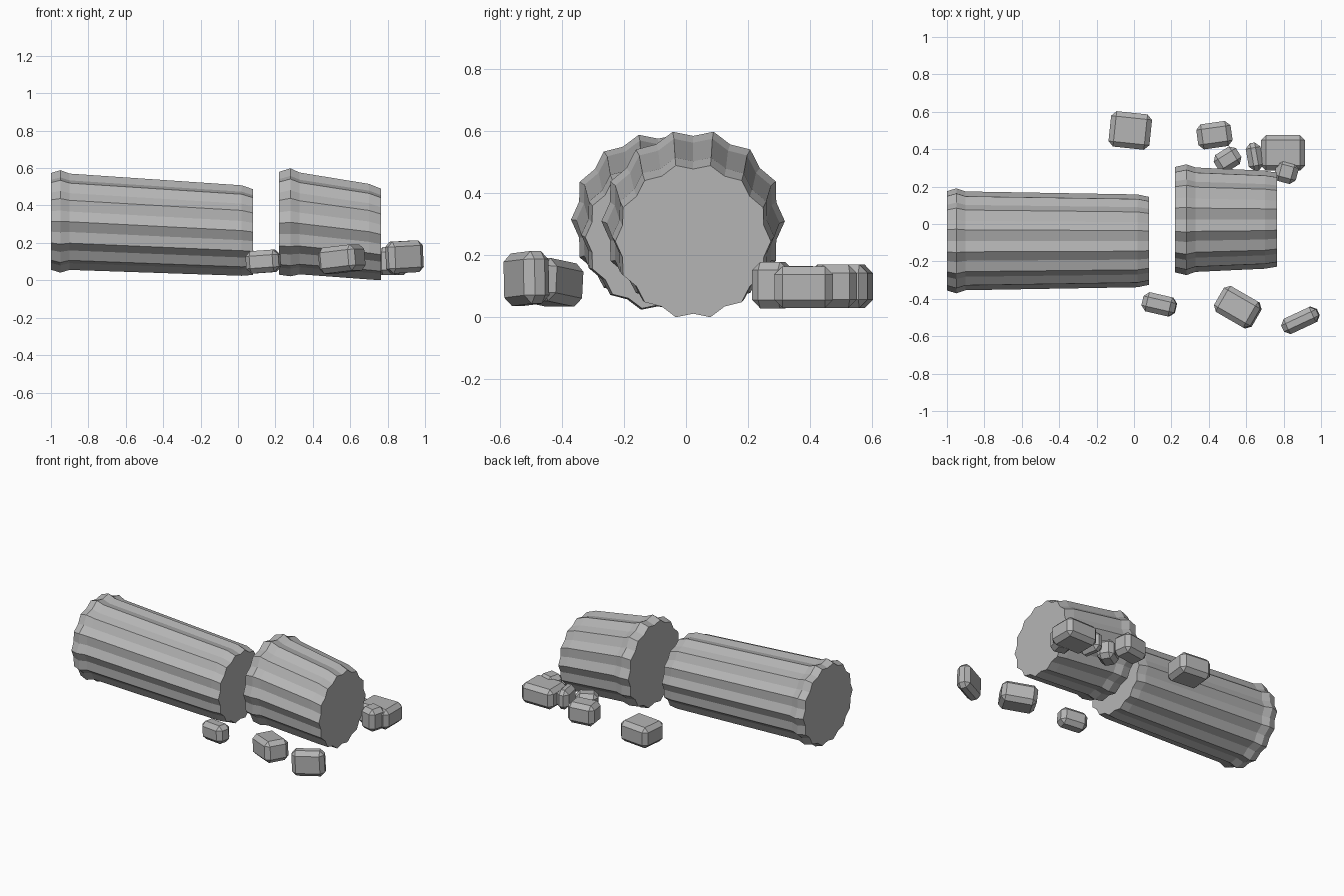
import bpy, bmesh, math
from mathutils import Matrix, Euler

old = bpy.data.objects.get("Cube")
if old:
    bpy.data.objects.remove(old, do_unlink=True)

stone = bpy.data.materials.new("grey stone")
stone.use_nodes = True
GREY = (0.46, 0.46, 0.46, 1)
stone.diffuse_color = GREY
stone.node_tree.nodes["Principled BSDF"].inputs["Base Color"].default_value = GREY

FLUTES = 14
NOTCH = 0.93


def finish(bm, name):
    bmesh.ops.recalc_face_normals(bm, faces=bm.faces)
    mesh = bpy.data.meshes.new(name)
    bm.to_mesh(mesh)
    bm.free()
    mesh.materials.append(stone)
    obj = bpy.data.objects.new(name, mesh)
    bpy.context.collection.objects.link(obj)
    return obj


# Fluted drum: star-shaped rings joined along x, each ring (x, centre z, radius)
def fluted_drum(name, y, rings):
    bm = bmesh.new()
    loops = []
    for x, z, radius in rings:
        loop = []
        for i in range(FLUTES * 2):
            a = math.pi * i / FLUTES
            r = radius * (NOTCH if i % 2 else 1)
            loop.append(bm.verts.new((x, y + r * math.cos(a), z + r * math.sin(a))))
        loops.append(loop)
    for a, b in zip(loops, loops[1:]):
        for i in range(len(a)):
            j = (i + 1) % len(a)
            bm.faces.new((a[i], a[j], b[j], b[i]))
    bm.faces.new(loops[0])
    bm.faces.new(loops[-1])
    return finish(bm, name)


# Chamfered rubble block, turned about z and slightly tilted
def rubble(name, centre, size, turn, tilt=0, chamfer=0.027):
    bm = bmesh.new()
    bmesh.ops.create_cube(bm, size=1, matrix=Matrix.Diagonal((*size, 1)))
    bmesh.ops.bevel(bm, geom=bm.edges[:], offset=chamfer, segments=1,
                    affect='EDGES', profile=0.5)
    obj = finish(bm, name)
    obj.location = centre
    obj.rotation_euler = Euler((0, math.radians(tilt), math.radians(turn)))
    return obj


fluted_drum("long_column_drum", -0.09, [
    (-1.0, 0.315, 0.265), (-0.95, 0.315, 0.281), (-0.90, 0.313, 0.264),
    (0.02, 0.266, 0.248), (0.08, 0.258, 0.235)])
fluted_drum("short_column_drum", 0.023, [
    (0.22, 0.305, 0.282), (0.28, 0.31, 0.296), (0.33, 0.304, 0.279),
    (0.70, 0.26, 0.262), (0.765, 0.245, 0.251)])

# Rubble behind the column
rubble("back_block", (-0.02, 0.50, 0.10), (0.22, 0.19, 0.14), -6)
rubble("back_chip_block", (0.43, 0.475, 0.10), (0.185, 0.135, 0.14), 8)
rubble("back_small_block", (0.50, 0.345, 0.10), (0.14, 0.11, 0.13), 32)
rubble("back_narrow_block", (0.645, 0.36, 0.10), (0.08, 0.15, 0.13), 10)
rubble("back_large_block", (0.797, 0.38, 0.097), (0.235, 0.19, 0.135), 0)
rubble("back_corner_block", (0.815, 0.28, 0.104), (0.12, 0.12, 0.15), -15)

# Rubble in front of the column
rubble("front_small_block", (0.135, -0.43, 0.10), (0.18, 0.105, 0.12), -13, -4)
rubble("front_middle_block", (0.555, -0.445, 0.113), (0.225, 0.16, 0.14), -30, -6)
rubble("front_tall_block", (0.89, -0.515, 0.125), (0.205, 0.09, 0.17), 25, -3)
